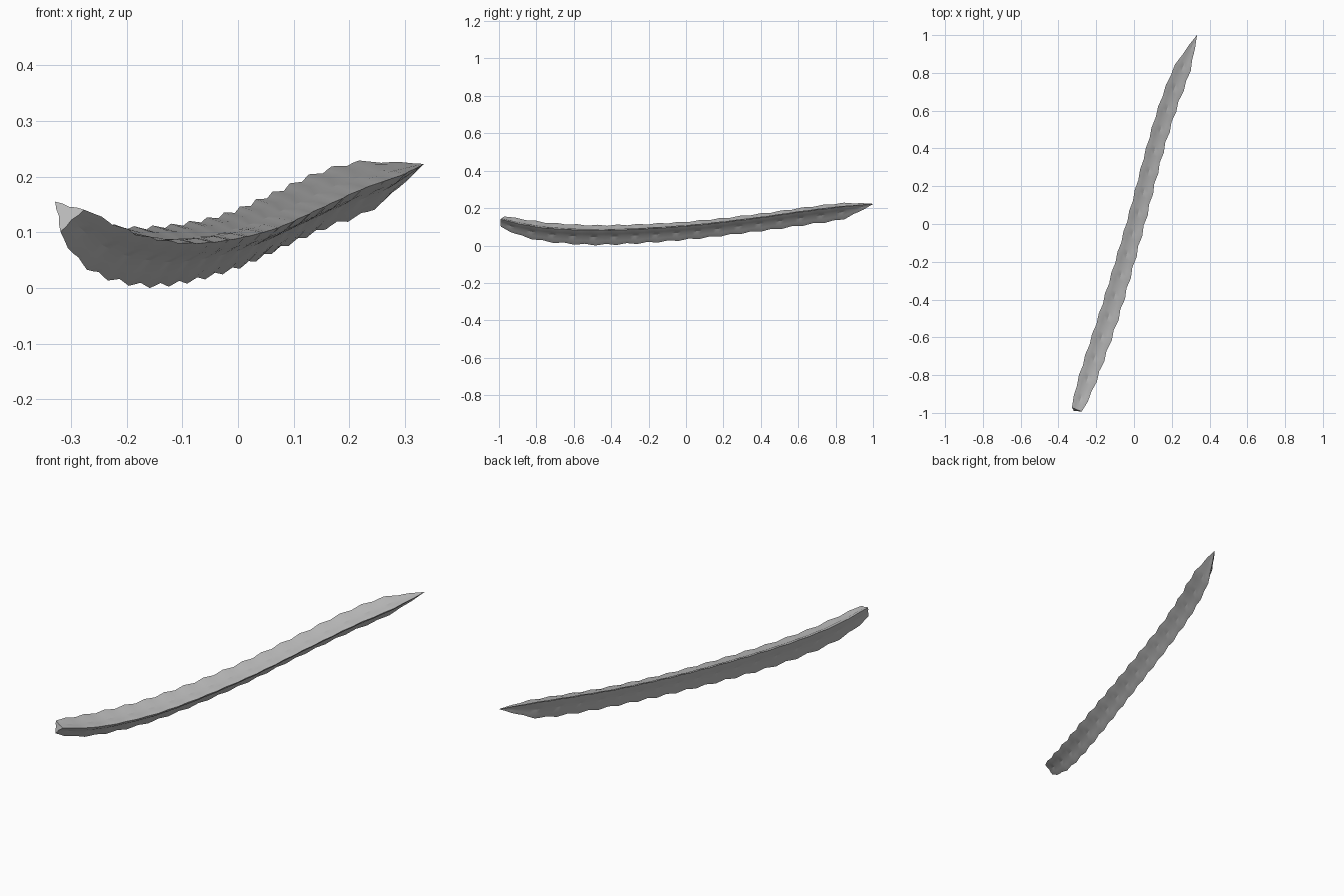
import bpy, bmesh, math
from mathutils import Vector

cube = bpy.data.objects.get("Cube")
if cube:
    bpy.data.objects.remove(cube, do_unlink=True)

# One plain grey for the whole stalk
grey = bpy.data.materials.new("plain_grey")
grey.use_nodes = True
colour = (0.5, 0.5, 0.5, 1)
grey.diffuse_color = colour
grey.node_tree.nodes["Principled BSDF"].inputs["Base Color"].default_value = colour

# Centre line from blunt end to tip: x, y, z, rib radius
PATH = [Vector(p) for p in (
    (-0.308, -0.985, 0.132, 0.036), (-0.27, -0.87, 0.1, 0.053),
    (-0.22, -0.72, 0.076, 0.06), (-0.13, -0.45, 0.064, 0.062),
    (0, 0, 0.087, 0.057), (0.105, 0.4, 0.132, 0.055),
    (0.175, 0.63, 0.164, 0.056), (0.248, 0.82, 0.189, 0.052),
    (0.29, 0.91, 0.205, 0.03), (0.333, 1, 0.222, 0.001))]
BUMPS, STEPS = 18, 4
RINGS = BUMPS * STEPS


def along(y):
    """Smooth point on the centre line at a given y."""
    i = max(k for k in range(len(PATH) - 1) if PATH[k].y <= y or k == 0)
    a, b = PATH[i], PATH[i + 1]
    before, after = PATH[max(i - 1, 0)], PATH[min(i + 2, len(PATH) - 1)]
    h = b.y - a.y
    t = (y - a.y) / h
    ma = (b - before) * (h / (b.y - before.y))
    mb = (after - a) * (h / (after.y - a.y))
    return ((2*t**3 - 3*t**2 + 1) * a + (t**3 - 2*t**2 + t) * ma
            + (3*t**2 - 2*t**3) * b + (t**3 - t**2) * mb)


# Three-ribbed section: angle from the rib, radius, share of the bumps
RIB = ((-20, 0.64, 0.5), (0, 1, 1), (20, 0.64, 0.5), (60, 0.4, 0))
SECTION = [(math.radians(rib + a), r, s) for rib in (15, 135, 255) for a, r, s in RIB]

bm = bmesh.new()
rings = []
y0, y1 = PATH[0].y, PATH[-1].y
for i in range(RINGS + 1):
    y = y0 + (y1 - y0) * i / RINGS
    p = along(y)
    tangent = (along(min(y + 0.01, y1)) - along(max(y - 0.01, y0))).xyz.normalized()
    side = tangent.cross(Vector((0, 0, 1))).normalized()
    up = side.cross(tangent)
    wave = -0.07 * math.cos(math.tau * i / STEPS)
    ring = []
    for angle, r, share in SECTION:
        d = max(p.w, 0.001) * r * (1 + wave * share)
        ring.append(bm.verts.new(p.xyz + d * (side * math.cos(angle) + up * math.sin(angle))))
    rings.append(ring)

# Skin between the rings and close both ends
n = len(SECTION)
for a, b in zip(rings, rings[1:]):
    for j in range(n):
        k = (j + 1) % n
        bm.faces.new((a[j], a[k], b[k], b[j]))
bm.faces.new(rings[0])
bm.faces.new(rings[-1])
bmesh.ops.recalc_face_normals(bm, faces=bm.faces)

# Stand the stalk on the ground
low = min(v.co.z for v in bm.verts)
bmesh.ops.translate(bm, verts=bm.verts, vec=(0, 0, -low))

mesh = bpy.data.meshes.new("ribbed_stalk")
bm.to_mesh(mesh)
bm.free()
mesh.materials.append(grey)
stalk = bpy.data.objects.new("ribbed_stalk", mesh)
bpy.context.collection.objects.link(stalk)
bpy.context.view_layer.objects.active = stalk
stalk.select_set(True)
bpy.ops.object.shade_smooth_by_angle(angle=math.radians(25))
